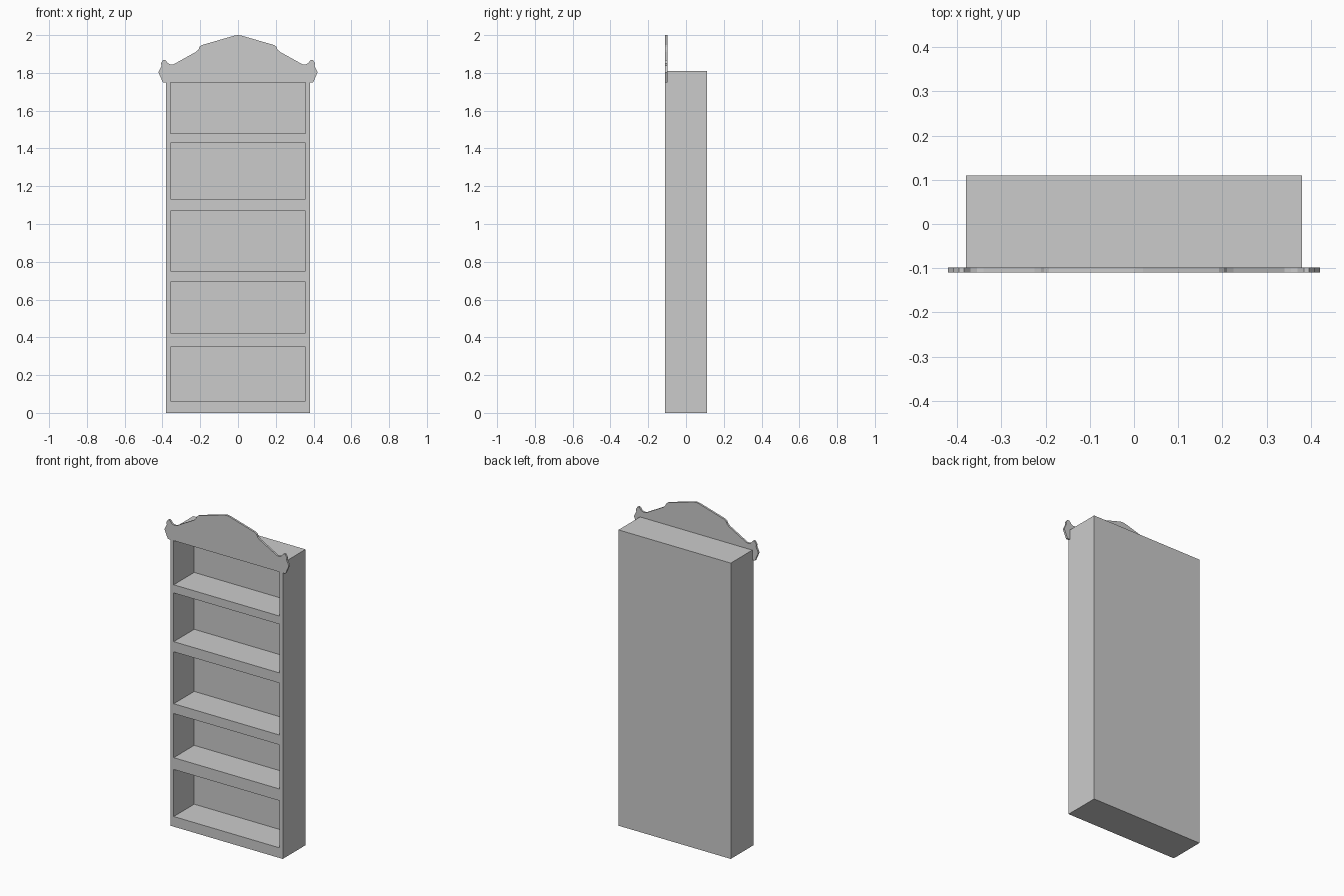
import bpy, bmesh

if "Cube" in bpy.data.objects:
    bpy.data.objects.remove(bpy.data.objects["Cube"])

W, FRONT, BACK = 0.38, -0.11, 0.11     # half width, front and back planes
INNER, PANEL = 0.358, 0.088            # inner half width, face of back panel
BOARD_BACK = -0.098                    # rear of the crest board


def box(name, lo, hi):
    bm = bmesh.new()
    bmesh.ops.create_cube(bm, size=1)
    for v in bm.verts:
        v.co = [(lo[i] + hi[i]) / 2 + v.co[i] * (hi[i] - lo[i]) for i in range(3)]
    return finish(name, bm)


def finish(name, bm):
    bmesh.ops.recalc_face_normals(bm, faces=bm.faces)
    mesh = bpy.data.meshes.new(name)
    bm.to_mesh(mesh)
    bm.free()
    ob = bpy.data.objects.new(name, mesh)
    bpy.context.collection.objects.link(ob)
    return ob


# Carcass: two sides, back panel, top block
box("left_side", (-W, FRONT, 0), (-INNER, BACK, 1.75))
box("right_side", (INNER, FRONT, 0), (W, BACK, 1.75))
box("back_panel", (-INNER, PANEL, 0), (INNER, BACK, 1.75))
box("top_block", (-W, BOARD_BACK, 1.75), (W, BACK, 1.81))

# Base and thick shelves, flush with the front
shelves = [(0, 0.062), (0.35, 0.422), (0.692, 0.752), (1.07, 1.132), (1.43, 1.48)]
for i, (z0, z1) in enumerate(shelves):
    box("base" if i == 0 else f"shelf_{i}", (-INNER, FRONT, z0), (INNER, PANEL, z1))

# Crest board: half outline mirrored and given thickness
half = [(0.02, 1.997), (0.192, 1.947), (0.203, 1.938), (0.21, 1.922), (0.225, 1.91),
        (0.34, 1.846), (0.355, 1.844), (0.37, 1.85), (0.385, 1.868), (0.396, 1.868),
        (0.408, 1.85), (0.405, 1.838), (0.421, 1.803), (0.398, 1.75)]
outline = [(0, 2.0)] + half + [(-x, z) for x, z in reversed(half)]
bm = bmesh.new()
face = bm.faces.new([bm.verts.new((x, FRONT, z)) for x, z in outline])
ext = bmesh.ops.extrude_face_region(bm, geom=[face], use_keep_orig=True)
for g in ext["geom"]:
    if isinstance(g, bmesh.types.BMVert):
        g.co.y = BOARD_BACK
finish("crest_board", bm)
